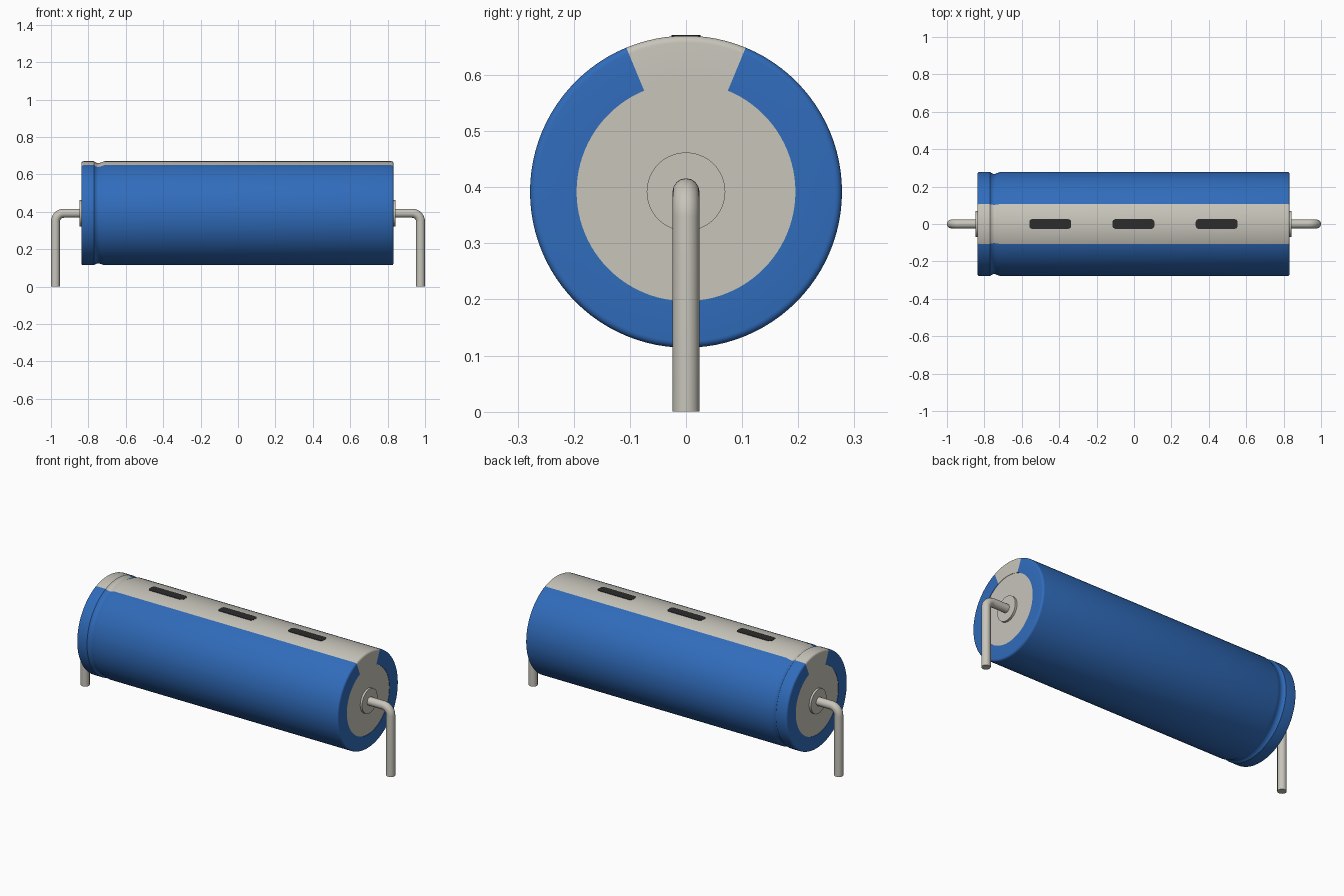
import bpy, bmesh
from math import pi, sin, cos, atan2, radians

cube = bpy.data.objects.get("Cube")
if cube:
    bpy.data.objects.remove(cube, do_unlink=True)

AXIS_Z = 0.392          # height of the can's axis
MID_X = -0.003          # middle of the can
HALF = 0.835            # half length of the can
RADIUS = 0.278
CAP_R = 0.195
WIRE_R = 0.024
SEGMENTS = 96


def material(name, rgb):
    m = bpy.data.materials.new(name)
    m.use_nodes = True
    m.diffuse_color = (*rgb, 1)
    m.node_tree.nodes["Principled BSDF"].inputs["Base Color"].default_value = (*rgb, 1)
    return m


BLUE = material("blue sleeve", (0.030, 0.150, 0.500))
SILVER = material("pale silver", (0.570, 0.555, 0.490))
DARK = material("dark print", (0.025, 0.025, 0.025))


def smooth(obj, angle=30):
    bpy.ops.object.select_all(action="DESELECT")
    obj.select_set(True)
    bpy.context.view_layer.objects.active = obj
    bpy.ops.object.shade_smooth_by_angle(angle=radians(angle))


def finish(bm, name, *mats):
    bmesh.ops.recalc_face_normals(bm, faces=bm.faces)
    mesh = bpy.data.meshes.new(name)
    bm.to_mesh(mesh)
    bm.free()
    obj = bpy.data.objects.new(name, mesh)
    bpy.context.collection.objects.link(obj)
    for m in mats:
        mesh.materials.append(m)
    return obj


def revolve(name, profile, *mats, closed=False):
    """Turn (x, radius) points around the can's axis; first vertex column is on top."""
    bm = bmesh.new()
    rings = []
    for x, r in profile:
        rings.append([bm.verts.new((x, r * sin(a), AXIS_Z + r * cos(a)))
                      for a in (2 * pi * i / SEGMENTS for i in range(SEGMENTS))])
    pairs = list(zip(rings, rings[1:]))
    if closed:
        pairs.append((rings[-1], rings[0]))
    else:
        bm.faces.new(rings[0])
        bm.faces.new(rings[-1])
    for a, b in pairs:
        for i in range(SEGMENTS):
            j = (i + 1) % SEGMENTS
            bm.faces.new((a[i], a[j], b[j], b[i]))
    return finish(bm, name, *mats)


# Sleeve with rounded rims, a crimp groove near one end and a stripe along the top
ROUND = 0.012
arc = [(ROUND * (1 - cos(t)), RADIUS - ROUND * (1 - sin(t)))
       for t in (pi / 2 * k / 5 for k in range(6))]
left, right = MID_X - HALF, MID_X + HALF
groove = [(-0.770, 0), (-0.762, 0.006), (-0.752, 0.010), (-0.742, 0.010),
          (-0.730, 0.005), (-0.715, 0)]
profile = [(left + 0.02, CAP_R), (left, CAP_R)]
profile += [(left + dx, r) for dx, r in arc]
profile += [(x, RADIUS - depth) for x, depth in groove]
profile += [(right - dx, r) for dx, r in reversed(arc)]
profile += [(right, CAP_R), (right - 0.02, CAP_R)]
sleeve = revolve("sleeve", profile, BLUE, SILVER, closed=True)
for face in sleeve.data.polygons:
    c = face.center
    if abs(atan2(c.y, c.z - AXIS_Z)) < radians(22.5):
        face.material_index = 1
smooth(sleeve)

# Metal can inside the sleeve, its ends showing as flat caps
can = revolve("can", [(left + 0.002, CAP_R), (right - 0.002, CAP_R)], SILVER)
smooth(can)

# Raised boss and bent wire at each end
BEND = 0.045
for side, word in ((-1, "right"), (1, "left")):
    face_x = MID_X + side * HALF
    boss = revolve(word + "_boss", [(face_x - side * 0.01, 0.07),
                                    (face_x + side * 0.010, 0.07)], SILVER)
    smooth(boss)

    outer = 1 - WIRE_R
    path = [(face_x, AXIS_Z)]
    for k in range(11):
        t = pi / 2 * k / 10
        path.append((side * (outer - BEND + BEND * sin(t)),
                     AXIS_Z - BEND + BEND * cos(t)))
    path.append((side * outer, 0))
    curve = bpy.data.curves.new(word + "_wire", "CURVE")
    curve.dimensions = "3D"
    curve.bevel_depth = WIRE_R
    curve.bevel_resolution = 6
    curve.use_fill_caps = True
    spline = curve.splines.new("POLY")
    spline.points.add(len(path) - 1)
    for p, (x, z) in zip(spline.points, path):
        p.co = (x, 0, z, 1)
    curve.materials.append(SILVER)
    wire = bpy.data.objects.new(word + "_wire", curve)
    bpy.context.collection.objects.link(wire)
    bpy.ops.object.select_all(action="DESELECT")
    wire.select_set(True)
    bpy.context.view_layer.objects.active = wire
    bpy.ops.object.convert(target="MESH")
    smooth(bpy.context.view_layer.objects.active, 40)

# Dark rounded dashes printed along the stripe
DASH_X, DASH_Y, CORNER = 0.112, 0.026, 0.016
for n in (-1, 0, 1):
    bm = bmesh.new()
    outline = []
    for q, (sx, sy) in enumerate(((1, 1), (-1, 1), (-1, -1), (1, -1))):
        for k in range(5):
            t = pi / 2 * (q + k / 4)
            outline.append(bm.verts.new((
                MID_X + n * 0.445 + sx * (DASH_X - CORNER) + CORNER * cos(t),
                sy * (DASH_Y - CORNER) + CORNER * sin(t),
                AXIS_Z + RADIUS - 0.004)))
    base = bm.faces.new(outline)
    top = bmesh.ops.extrude_face_region(bm, geom=[base])["geom"]
    bmesh.ops.translate(bm, vec=(0, 0, 0.005),
                        verts=[v for v in top if isinstance(v, bmesh.types.BMVert)])
    finish(bm, "dash_" + str(n + 2), DARK)
